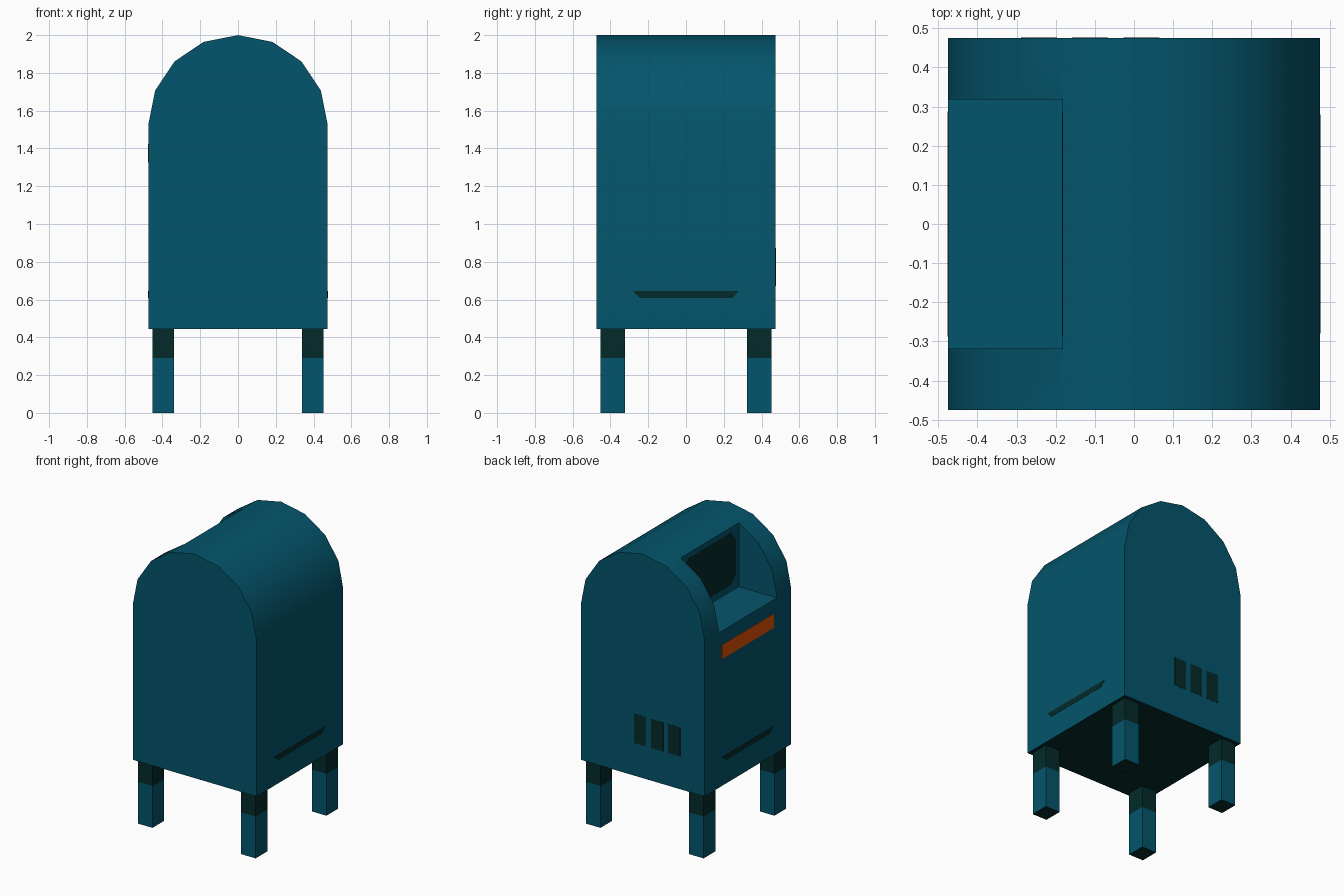
import bpy, bmesh, math

if "Cube" in bpy.data.objects:
    bpy.data.objects.remove(bpy.data.objects["Cube"])


def material(name, rgb):
    m = bpy.data.materials.new(name)
    m.diffuse_color = (*rgb, 1)
    m.use_nodes = True
    m.node_tree.nodes["Principled BSDF"].inputs["Base Color"].default_value = m.diffuse_color
    return m


TEAL = material("teal paint", (0.0012, 0.091, 0.149))
DARK = material("dark green", (0.0012, 0.023, 0.023))
ORANGE = material("orange", (0.76, 0.08, 0.0012))


def prism(name, points, start, depth, mat):
    """Extrude a closed 3D outline along the vector `depth`."""
    bm = bmesh.new()
    face = bm.faces.new([bm.verts.new([p[i] + start[i] for i in range(3)]) for p in points])
    ext = bmesh.ops.extrude_face_region(bm, geom=[face])
    moved = [v for v in ext["geom"] if isinstance(v, bmesh.types.BMVert)]
    bmesh.ops.translate(bm, verts=moved, vec=depth)
    bmesh.ops.recalc_face_normals(bm, faces=bm.faces)
    me = bpy.data.meshes.new(name)
    bm.to_mesh(me)
    bm.free()
    me.materials.append(mat)
    ob = bpy.data.objects.new(name, me)
    bpy.context.collection.objects.link(ob)
    return ob


def box(name, lo, hi, mat):
    outline = [(lo[0], lo[1], 0), (hi[0], lo[1], 0), (hi[0], hi[1], 0), (lo[0], hi[1], 0)]
    return prism(name, outline, (0, 0, lo[2]), (0, 0, hi[2] - lo[2]), mat)


def darken_underside(ob):
    """Dark paint on every face that points down."""
    ob.data.materials.append(DARK)
    for p in ob.data.polygons:
        if p.normal.z < -0.9:
            p.material_index = 1


R, BASE, SPRING = 0.475, 0.445, 1.525   # half width, body bottom, start of arch
T = 0.0015                              # thickness of painted plates

# Arched body
profile = [(-R, 0, BASE), (R, 0, BASE)]
profile += [(R * math.cos(i * math.pi / 8), 0, SPRING + R * math.sin(i * math.pi / 8))
            for i in range(9)]
body = prism("body", profile, (0, -R, 0), (0, 2 * R, 0), TEAL)

# Mouth cut into the left shoulder
cutter = box("mouth_cutter", (-0.6, -0.318, 1.52), (-0.183, 0.318, 2.1), TEAL)
cutter.hide_render = True
mod = body.modifiers.new("mouth", "BOOLEAN")
mod.operation = "DIFFERENCE"
mod.solver = "EXACT"
mod.object = cutter
bpy.context.view_layer.objects.active = body
body.select_set(True)
bpy.ops.object.modifier_apply(modifier=mod.name)
bpy.data.objects.remove(cutter)
bpy.ops.object.shade_smooth_by_angle(angle=math.radians(30))
darken_underside(body)

# Dark opening with clipped corners on the mouth's rear wall
a, b, c = 0.285, 0.18, 0.055
opening = [(0, -a + c, -b), (0, a - c, -b), (0, a, -b + c), (0, a, b - c),
           (0, a - c, b), (0, -a + c, b), (0, -a, b - c), (0, -a, -b + c)]
prism("mouth_opening", opening, (-0.183, 0, 1.745), (-T, 0, 0), DARK)

# Orange strip below the mouth
box("orange_strip", (-R - T, -0.287, 1.325), (-R, 0.287, 1.423), ORANGE)

# Low slots on both sides
slot = [(0, -0.245, 0.607), (0, 0.245, 0.607), (0, 0.28, 0.645), (0, -0.28, 0.645)]
for side, s in (("left", -1), ("right", 1)):
    prism(side + "_slot", slot, (s * R, 0, 0), (s * T, 0, 0), DARK)

# Three vents on the back
for i in range(3):
    x = -0.243 + i * 0.131
    box(f"back_vent_{i + 1}", (x - 0.046, R, 0.672), (x + 0.046, R + T, 0.873), DARK)

# Legs with dark upper brackets
for fb, sy in (("front", -1), ("back", 1)):
    for lr, sx in (("left", -1), ("right", 1)):
        x, y = sx * 0.396, sy * 0.388
        for part, z0, z1, mat in (("leg", 0, 0.29, TEAL), ("leg_bracket", 0.29, BASE, DARK)):
            leg = box(f"{fb}_{lr}_{part}", (x - 0.056, y - 0.064, z0),
                      (x + 0.056, y + 0.064, z1), mat)
            darken_underside(leg)
